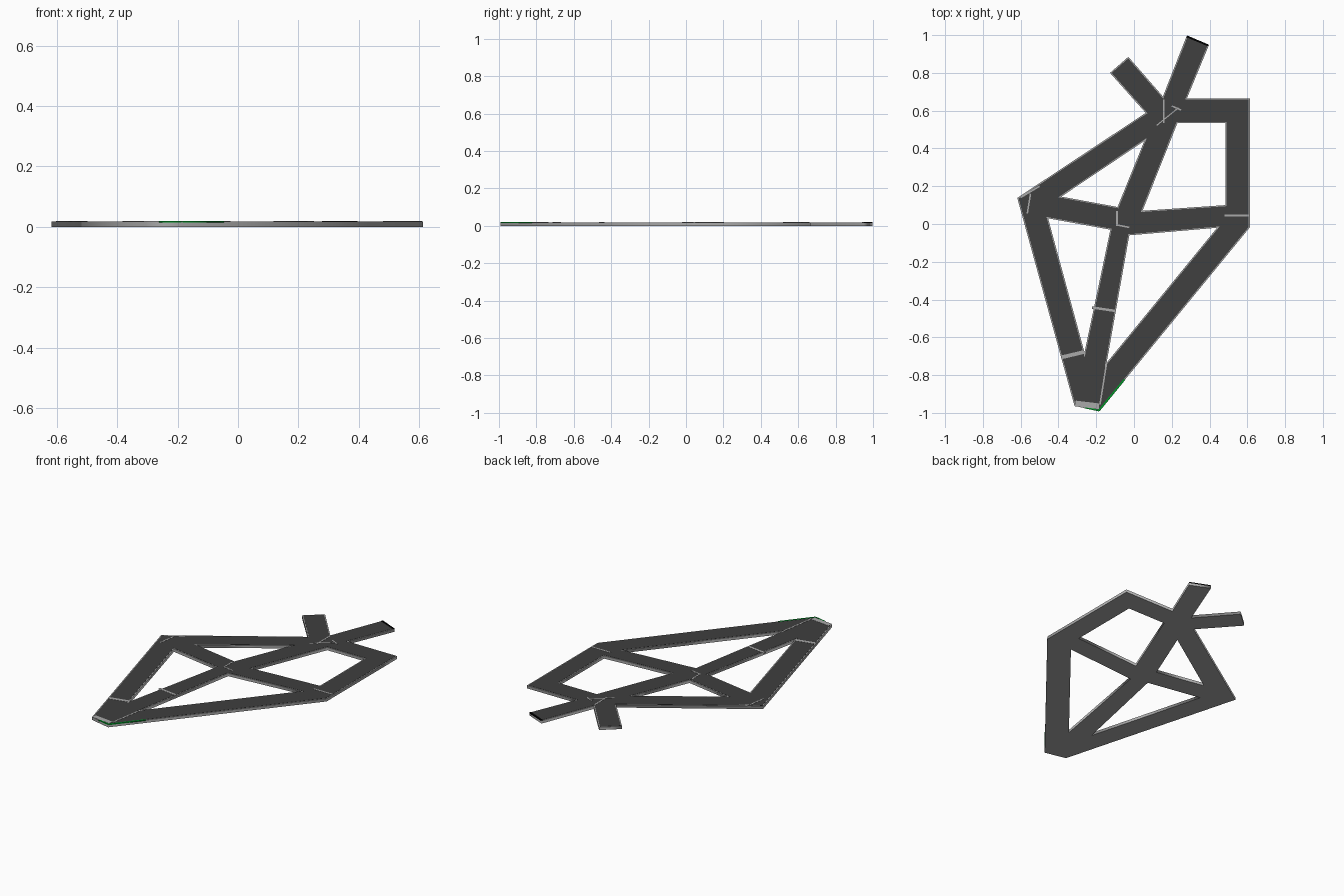
import bpy
from mathutils import Vector

if "Cube" in bpy.data.objects:
    bpy.data.objects.remove(bpy.data.objects["Cube"])

T = 0.018  # slab thickness


def material(name, *rgb):
    m = bpy.data.materials.new(name)
    m.diffuse_color = (*rgb, 1)
    m.use_nodes = True
    m.node_tree.nodes["Principled BSDF"].inputs["Base Color"].default_value = m.diffuse_color
    return m


asphalt = material("asphalt", 0.05, 0.05, 0.05)
kerb = material("kerb", 0.4, 0.4, 0.4)
black = material("black", 0, 0, 0)
green = material("green", 0.0, 0.3, 0.02)


def inset(pts, d):
    """Move every edge of a closed loop to its left by d, with mitred corners."""
    out, n = [], len(pts)
    for i in range(n):
        a, b, c = (Vector(pts[(i + k) % n]) for k in (-1, 0, 1))
        u, v = (b - a).normalized(), (c - b).normalized()
        n1, n2 = Vector((-u.y, u.x)), Vector((-v.y, v.x))
        out.append(b + (n1 + n2) * d / (1 + n1.dot(n2)))
    return out


def plate(name, loops, z0, z1, mat):
    """Flat extruded plate; inner loops become openings."""
    cu = bpy.data.curves.new(name, 'CURVE')
    cu.dimensions, cu.fill_mode = '2D', 'BOTH'
    cu.extrude = (z1 - z0) / 2
    for pts in loops:
        s = cu.splines.new('POLY')
        s.points.add(len(pts) - 1)
        for p, q in zip(s.points, pts):
            p.co = (q[0], q[1], 0, 1)
        s.use_cyclic_u = True
    cu.materials.append(mat)
    ob = bpy.data.objects.new(name, cu)
    ob.location.z = (z0 + z1) / 2
    bpy.context.collection.objects.link(ob)
    bpy.ops.object.select_all(action='DESELECT')
    bpy.context.view_layer.objects.active = ob
    ob.select_set(True)
    bpy.ops.object.convert(target='MESH')


def strip(name, a, b, w, mat, top=T + 0.001):
    """Thin painted strip between two points."""
    a, b = Vector(a), Vector(b)
    d = (b - a).normalized() * w / 2
    n = Vector((-d.y, d.x))
    plate(name, [[a - n, b - n, b + n, a + n]], T - 0.004, top, mat)


# Road network: outline counter-clockwise, openings clockwise
outline = [(-.315, -.963), (-.185, -.992), (.613, -.018), (.613, .665), (.28, .665),
           (.397, .948), (.28, .998), (.153, .675), (-.03, .885), (-.127, .80),
           (.062, .588), (-.618, .138)]
openings = [[(-.385, .145), (.055, .44), (-.087, .09)],
            [(.23, .535), (.485, .535), (.485, .10), (.045, .07)],
            [(-.455, .03), (-.125, -.03), (-.262, -.68)],
            [(-.025, -.06), (.44, -.02), (-.145, -.735)]]
loops = [outline] + openings
plate("road_base", loops, 0, T - 0.001, kerb)
plate("road_surface", [inset(p, 0.006) for p in loops], T - 0.003, T, asphalt)

# Pale seams where the road pieces meet
seams = [((-.38, -.705), (-.262, -.677), .02), ((-.222, -.442), (-.1, -.46), .013),
         ((-.31, -.95), (-.185, -.965), .03), ((.48, .045), (.61, .045), .01),
         ((-.18, -.955), (-.145, -.735), .008), ((-.565, .055), (-.548, .16), .008),
         ((-.6, .14), (-.5, .2), .008), ((.158, .66), (.158, .535), .008),
         ((.12, .522), (.235, .615), .006), ((.2, .625), (.25, .603), .008),
         ((-.09, .07), (-.09, -.01), .008), ((-.09, -.005), (-.025, -.018), .008)]
for a, b, w in seams:
    strip("road_seam", a, b, w, kerb)

# Coloured edge lines
strip("end_line", (.28, .993), (.394, .945), .01, black, 0.02)
strip("corner_line_a", (-.26, -.972), (-.186, -.988), .008, green)
strip("corner_line_b", (-.186, -.988), (-.05, -.822), .01, green)
